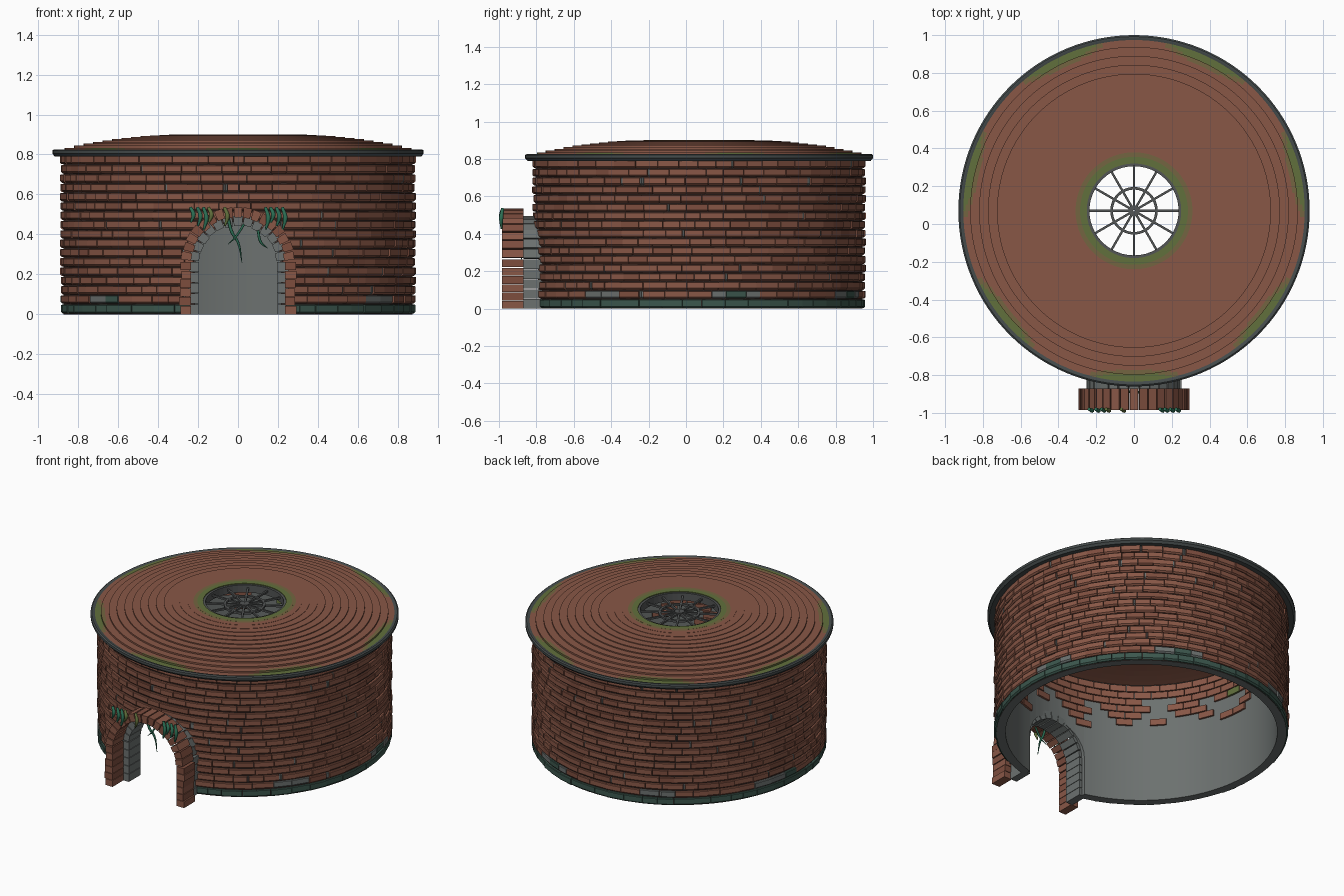
import bpy, bmesh, math, random
from math import sin, cos, pi, radians

random.seed(4)
if "Cube" in bpy.data.objects:
    bpy.data.objects.remove(bpy.data.objects["Cube"])

CY = 0.07          # centre of the round building along y
ARCH_Z = 0.25      # springing height of the doorway arch
PATCH = 2 * pi / 7  # angular spacing of the mossy patches


def material(name, r, g, b):
    m = bpy.data.materials.new(name)
    m.use_nodes = True
    m.diffuse_color = (r, g, b, 1)
    node = next(n for n in m.node_tree.nodes if n.type == 'BSDF_PRINCIPLED')
    node.inputs["Base Color"].default_value = (r, g, b, 1)
    node.inputs["Roughness"].default_value = 0.9
    return m


brick = material("brick", 0.25, 0.096, 0.062)
brick_dark = material("dark brick", 0.205, 0.075, 0.048)
stone = material("grey stone", 0.15, 0.165, 0.16)
mossy_stone = material("mossy stone", 0.045, 0.095, 0.075)
mortar = material("dark mortar", 0.06, 0.035, 0.03)
rim_stone = material("dark rim stone", 0.06, 0.072, 0.072)
moss = material("moss", 0.12, 0.16, 0.045)
moss_thin = material("thin moss", 0.175, 0.13, 0.052)
ivy_green = material("ivy green", 0.025, 0.16, 0.09)
iron = material("iron", 0.085, 0.09, 0.09)


def polar(r, a, z):
    """Plan polar coordinates, angle measured from the front."""
    return (r * sin(a), CY - r * cos(a), z)


def arched(r, a, y):
    """Coordinates around the doorway arch, angle measured from its crown."""
    return (r * sin(a), y, ARCH_Z + r * cos(a))


def straight(y, x, z):
    return (x, y, z)


def rect(u0, u1, v0, v1):
    return [(u0, v0), (u1, v0), (u1, v1), (u0, v1)]


def prism(bm, place, profile, a0, a1, mat=0):
    """Sweep a profile between two parameter values as one closed block."""
    ends = [[bm.verts.new(place(u, a, v)) for u, v in profile] for a in (a0, a1)]
    n = len(profile)
    faces = [bm.faces.new(ends[0]), bm.faces.new(ends[1][::-1])]
    for i in range(n):
        j = (i + 1) % n
        faces.append(bm.faces.new((ends[0][i], ends[1][i], ends[1][j], ends[0][j])))
    for f in faces:
        f.material_index = mat


def lathe(bm, profile, segs, rule=None):
    """Revolve a closed profile, choosing each face's material by a rule."""
    rings = [[bm.verts.new(polar(r, 2 * pi * s / segs, z)) for r, z in profile]
             for s in range(segs)]
    n = len(profile)
    for s in range(segs):
        a, b = rings[s], rings[(s + 1) % segs]
        for i in range(n):
            j = (i + 1) % n
            f = bm.faces.new((a[i], b[i], b[j], a[j]))
            if rule:
                (r0, z0), (r1, z1) = profile[i], profile[j]
                f.material_index = rule((r0 + r1) / 2, 2 * pi * (s + 0.5) / segs, (z0 + z1) / 2)


def finish(bm, name, mats, smooth=False):
    bmesh.ops.recalc_face_normals(bm, faces=bm.faces[:])
    me = bpy.data.meshes.new(name)
    bm.to_mesh(me)
    bm.free()
    for m in mats:
        me.materials.append(m)
    ob = bpy.data.objects.new(name, me)
    bpy.context.collection.objects.link(ob)
    if smooth:
        bpy.ops.object.select_all(action='DESELECT')
        ob.select_set(True)
        bpy.context.view_layer.objects.active = ob
        bpy.ops.object.shade_smooth_by_angle(angle=radians(30))
    return ob


def patch_angle(a):
    """Angle to the centre of the nearest mossy patch."""
    return (a + PATCH / 2) % PATCH - PATCH / 2


# Wall core: grey lining inside, mortar outside, with the doorway cut through
bm = bmesh.new()
lathe(bm, rect(0.82, 0.874, 0, 0.8), 96, lambda r, a, z: 1 if r > 0.87 else 0)
core = finish(bm, "wall_core", [stone, mortar], True)
bm = bmesh.new()
outline = [(0.215, -0.1)] + [(0.215 * cos(t * pi / 16), ARCH_Z + 0.215 * sin(t * pi / 16))
                             for t in range(17)] + [(-0.215, -0.1)]
prism(bm, lambda x, y, z: (x, y, z), outline, -1.2, -0.5)
cutter = finish(bm, "doorway_cutter", [stone])
cutter.hide_render = True
cut = core.modifiers.new("doorway", 'BOOLEAN')
cut.object, cut.operation, cut.solver = cutter, 'DIFFERENCE', 'EXACT'
bpy.context.view_layer.objects.active = core
bpy.ops.object.modifier_apply(modifier="doorway")
bpy.data.objects.remove(cutter)

# Outer brick courses, stopping at the doorway
bm = bmesh.new()
courses, first = 16, 0.05
step = (0.795 - first) / courses
for c in range(-1, courses):
    z0 = 0 if c < 0 else first + c * step
    z1 = z0 + (first if c < 0 else step)
    zm = (z0 + z1) / 2 - ARCH_Z
    half = 0.225 if zm < 0 else math.sqrt(max(0, 0.225 ** 2 - zm ** 2))
    a = math.asin(half / 0.89) + (0 if half else random.uniform(0, 0.1))
    end = 2 * pi - math.asin(half / 0.89) if half else a + 2 * pi
    while a < end - 0.01:
        chip = c >= 0 and random.random() < 0.09
        b = a + (0.012 if chip else random.uniform(0.085, 0.15))
        if end - b < 0.04:
            b = end
        r = 0.883 if chip else 0.888 + random.uniform(-0.004, 0.005)
        mat = 1 if random.random() < 0.25 else 0
        if c < 0:
            mat = 3
        elif chip:
            mat = 2
        elif c == 0 and abs(patch_angle((a + b) / 2)) < 0.16:
            mat = 2 if random.random() < 0.7 else 3
        profile = [(0.86, z0 + 0.003), (r - 0.009, z0 + 0.003), (r, z0 + 0.012),
                   (r, z1 - 0.005), (r - 0.004, z1 - 0.002), (0.86, z1 - 0.002)]
        prism(bm, polar, profile, a + 0.0015, b - 0.0015, mat)
        a = b
finish(bm, "wall_bricks", [brick, brick_dark, stone, mossy_stone])

# Bricks exposed through the inner lining, denser towards the top
bm = bmesh.new()
for c in range(8):
    z0 = 0.42 + c * step
    a = c * 0.06
    for i in range(50):
        b = a + 2 * pi / 50
        if random.random() < (c + 0.3) / 6.2:
            prism(bm, polar, rect(0.808, 0.83, z0 + 0.003, z0 + step - 0.003),
                  a + 0.002, b - 0.002, 1 if random.random() < 0.03 else 0)
        a = b
finish(bm, "inner_bricks", [brick, moss])

# Stepped shallow roof with a round opening and mossy patches
bm = bmesh.new()
rings, sub, r_in, r_out = 14, 4, 0.25, 0.915
top, under = [], []
for i in range(rings):
    z = 0.9 - 0.078 * (i / (rings - 1)) ** 2
    for k in range(sub + 1):
        top.append((r_in + (r_out - r_in) * (i + k / sub) / rings, z))
    under.append((r_in + (r_out - r_in) * (i + 0.5) / rings, z - 0.03))


def roof_rule(r, a, z):
    t = patch_angle(a)
    x, d = r * sin(t), 0.93 - r * cos(t)
    f = (x / 0.27) ** 4 + (d / 0.085) ** 4
    if r < 0.28 or f < 0.4:
        return 1
    return 2 if r < 0.305 or f < 1 else 0


lathe(bm, top + [(r_out, 0.792)] + under[::-1] + [(r_in, 0.86)], 168, roof_rule)
finish(bm, "roof", [brick, moss, moss_thin])

# Stone rim under the roof edge
bm = bmesh.new()
lathe(bm, [(0.86, 0.79), (0.918, 0.79), (0.926, 0.8), (0.93, 0.804), (0.93, 0.82),
           (0.922, 0.826), (0.912, 0.826), (0.86, 0.8)], 128)
finish(bm, "roof_rim", [rim_stone], True)

# Iron grille: frame, middle ring, hub and twelve spokes
bm = bmesh.new()
for r0, r1, z0, z1 in ((0.236, 0.252, 0.845, 0.895), (0.112, 0.126, 0.866, 0.88),
                       (0.004, 0.03, 0.862, 0.885)):
    lathe(bm, rect(r0, r1, z0, z1), 48)
for s in range(12):
    t = s * pi / 6

    def spoke(r, w, z, t=t):
        return (r * sin(t) + w * cos(t), CY - r * cos(t) + w * sin(t), z)
    prism(bm, spoke, rect(0.01, 0.245, 0.867, 0.879), -0.006, 0.006)
finish(bm, "skylight_grille", [iron])


# Doorway arches: jamb blocks with a ring of wedge blocks above
def door_arch(name, mats, r0, r1, y0, y1, count, rows):
    bm = bmesh.new()
    h = (ARCH_Z + 0.015) / rows
    for side in (-1, 1):
        for k in range(rows):
            grow = random.uniform(-0.006, 0.008)
            prism(bm, straight, rect(y0, y1, k * h, (k + 1) * h - 0.003),
                  side * r0, side * (r1 + grow), k % len(mats))
    span = pi - 0.14
    for k in range(count):
        a = -span / 2 + span * k / count
        lift = random.uniform(-0.004, 0.004)
        prism(bm, arched, rect(r0 + lift, r1 + lift, y0, y1),
              a + 0.012, a + span / count - 0.012, k % len(mats))
    finish(bm, name, mats)


door_arch("brick_arch", [brick, brick_dark], 0.235, 0.287, -0.985, -0.87, 17, 6)
door_arch("stone_arch", [stone], 0.195, 0.245, -0.87, -0.745, 13, 5)


# Ivy: tapered hanging leaves and thin vines
def tendril(name, points, depth, mat, radii):
    cu = bpy.data.curves.new(name, 'CURVE')
    cu.dimensions = '3D'
    cu.bevel_depth, cu.bevel_resolution, cu.resolution_u = depth, 2, 6
    cu.use_fill_caps = True
    sp = cu.splines.new('BEZIER')
    sp.bezier_points.add(len(points) - 1)
    for p, co, r in zip(sp.bezier_points, points, radii):
        p.co, p.radius = co, r
        p.handle_left_type = p.handle_right_type = 'AUTO'
    cu.materials.append(mat)
    ob = bpy.data.objects.new(name, cu)
    bpy.context.collection.objects.link(ob)
    bpy.ops.object.select_all(action='DESELECT')
    ob.select_set(True)
    bpy.context.view_layer.objects.active = ob
    bpy.ops.object.convert(target='MESH')


for i, x in enumerate((-0.23, -0.195, -0.165, -0.14, -0.06, 0.145, 0.17, 0.2, 0.23)):
    drop = 0.07 + 0.035 * (i % 3) / 2
    tendril("ivy_leaf", [(x - 0.008, -0.98, 0.535), (x + 0.007, -0.988, 0.53 - drop * 0.45),
                         (x - 0.006, -0.986, 0.53 - drop)], 0.012,
            moss if i in (3, 4) else ivy_green, (0.7, 1, 0.4))
tendril("long_vine", [(-0.05, -0.89, 0.48), (-0.03, -0.89, 0.41), (0.0, -0.88, 0.36),
                      (0.02, -0.88, 0.26)], 0.008, ivy_green, (1, 1, 0.8, 0.2))
tendril("side_vine", [(0.03, -0.89, 0.45), (-0.01, -0.89, 0.39), (-0.05, -0.88, 0.35)],
        0.006, ivy_green, (1, 0.9, 0.2))
tendril("short_vine", [(0.1, -0.89, 0.42), (0.115, -0.89, 0.36), (0.15, -0.88, 0.33)],
        0.007, ivy_green, (1, 0.9, 0.2))
